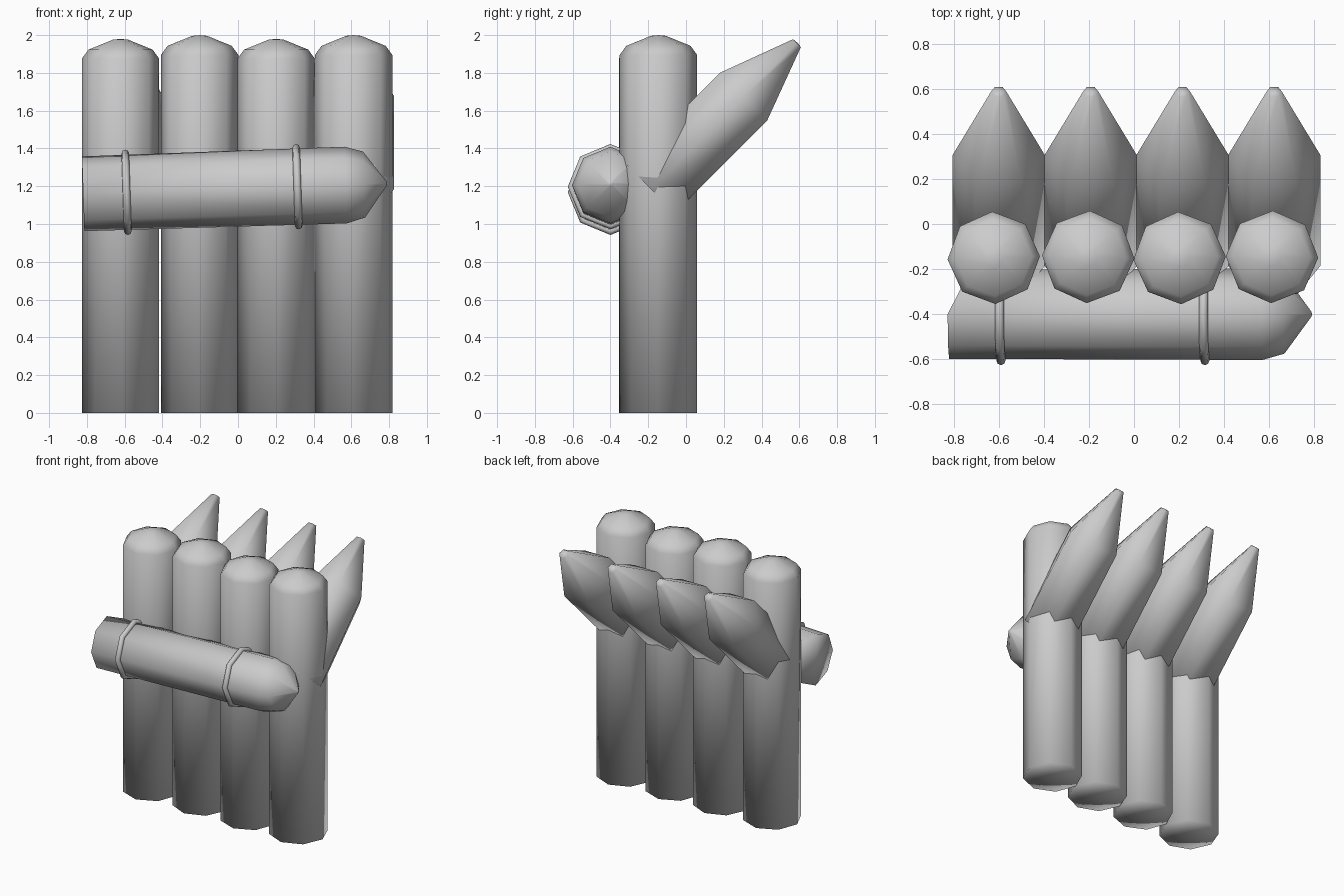
import bpy, bmesh
from math import cos, sin, pi, radians
from mathutils import Matrix, Vector

if "Cube" in bpy.data.objects:
    bpy.data.objects.remove(bpy.data.objects["Cube"])


def lathe(name, profile, sides, matrix, end_skew=0.0):
    """Revolve (radius, height) points about local z, close both ends with fans."""
    bm = bmesh.new()
    rings = []
    for r, z in profile:
        rings.append([bm.verts.new((r * cos(2 * pi * i / sides),
                                    r * sin(2 * pi * i / sides), z))
                      for i in range(sides)])
    z0, z1 = profile[0][1], profile[-1][1]
    bottom = bm.verts.new((0, 0, z0))
    top = bm.verts.new((0, 0, z1 + 0.004))
    for i in range(sides):
        j = (i + 1) % sides
        for a, b in zip(rings, rings[1:]):
            bm.faces.new((a[i], a[j], b[j], b[i]))
        bm.faces.new((bottom, rings[0][j], rings[0][i]))
        bm.faces.new((top, rings[-1][i], rings[-1][j]))
    # slanted cut on the rear half of the lower end
    for v in rings[0]:
        v.co.z += end_skew * max(0, v.co.y)
    bm.transform(matrix)
    return finish(name, bm)


def finish(name, bm):
    bmesh.ops.recalc_face_normals(bm, faces=bm.faces)
    for f in bm.faces:
        f.smooth = True
    mesh = bpy.data.meshes.new(name)
    bm.to_mesh(mesh)
    bm.free()
    ob = bpy.data.objects.new(name, mesh)
    bpy.context.collection.objects.link(ob)
    return ob


# upright posts with low domed tops, and slanted spikes behind them
posts = [(-0.622, -0.150, 1.98, 2), (-0.203, -0.146, 2.0, -2),
         (0.202, -0.151, 1.98, 2), (0.612, -0.146, 2.0, -1)]
spike_x = [-0.60, -0.192, 0.215, 0.622]
for n, ((x, y, h, turn), sx) in enumerate(zip(posts, spike_x), 1):
    lathe(f"post_{n}",
          [(0.205, 0), (0.205, h - 0.105), (0.170, h - 0.057), (0.04, h - 0.004)], 8,
          Matrix.Translation((x, y, 0)) @ Matrix.Rotation(radians(turn), 4, 'Z'))
    lathe(f"spike_{n}", [(0.205, 0), (0.205, 0.693), (0.034, 1.092)], 6,
          Matrix.Translation((sx, -0.185, 1.185)) @ Matrix.Rotation(radians(-45), 4, 'X'))

# cross log, tilted slightly upward to the right
log_frame = Matrix.Translation((-0.82, -0.4, 1.16)) @ Matrix.Rotation(radians(88.1), 4, 'Y')
lathe("cross_log", [(0.198, 0), (0.203, 1.39), (0.175, 1.488), (0.012, 1.607)], 8,
      log_frame, end_skew=0.5)


# eight-sided rope rings around the log
def rope_ring(name, along, major=0.206, minor=0.02, sides=8, tube=8):
    bm = bmesh.new()
    grid = []
    for i in range(sides):
        a = 2 * pi * i / sides
        out = Vector((cos(a), sin(a), 0))
        grid.append([bm.verts.new(out * (major + minor * cos(2 * pi * k / tube))
                                  + Vector((0, 0, along + minor * sin(2 * pi * k / tube))))
                     for k in range(tube)])
    for i in range(sides):
        a, b = grid[i], grid[(i + 1) % sides]
        for k in range(tube):
            m = (k + 1) % tube
            bm.faces.new((a[k], b[k], b[m], a[m]))
    bm.transform(log_frame)
    return finish(name, bm)


rope_ring("left_rope", 0.23)
rope_ring("right_rope", 1.135)
